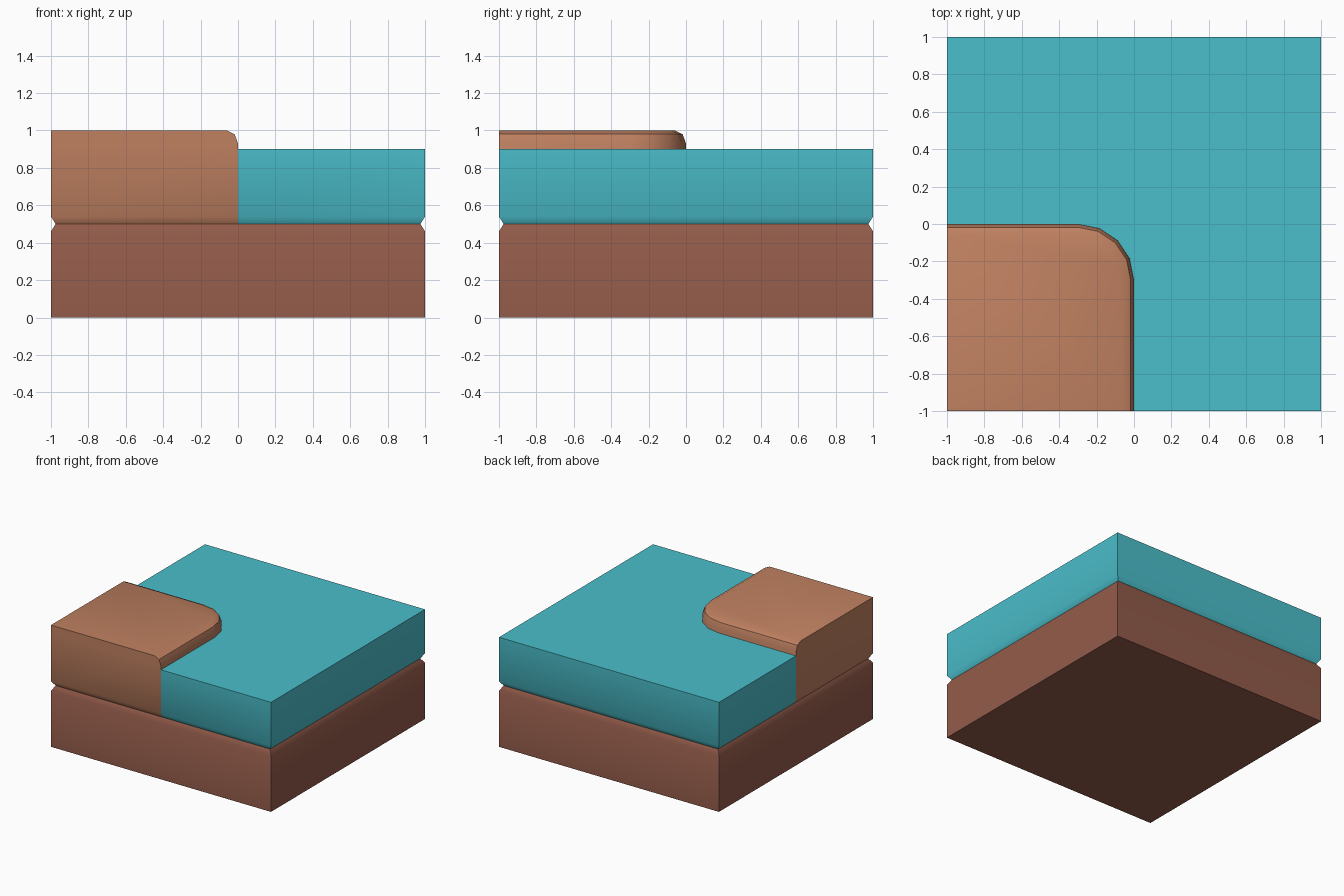
import bpy
from math import sin, cos, pi, radians

if "Cube" in bpy.data.objects:
    bpy.data.objects.remove(bpy.data.objects["Cube"])


def material(name, color):
    m = bpy.data.materials.new(name)
    m.diffuse_color = (*color, 1)
    m.use_nodes = True
    m.node_tree.nodes["Principled BSDF"].inputs["Base Color"].default_value = m.diffuse_color
    return m


def loft(name, rings, mat):
    """Join (outline, z) rings bottom to top into a closed solid."""
    n = len(rings[0][0])
    verts = [(x, y, z) for outline, z in rings for x, y in outline]
    faces = [tuple(range(n))[::-1], tuple(range(len(verts) - n, len(verts)))]
    for r in range(len(rings) - 1):
        for i in range(n):
            a, b = r * n + i, r * n + (i + 1) % n
            faces.append((a, b, b + n, a + n))
    mesh = bpy.data.meshes.new(name)
    mesh.from_pydata(verts, [], faces)
    mesh.materials.append(mat)
    obj = bpy.data.objects.new(name, mesh)
    bpy.context.collection.objects.link(obj)
    bpy.ops.object.select_all(action='DESELECT')
    obj.select_set(True)
    bpy.context.view_layer.objects.active = obj
    bpy.ops.object.shade_smooth_by_angle(angle=radians(40))
    return obj


def inset(outline, limit=0.975):
    """Pull only the tile's outer border inwards."""
    return [(max(-limit, min(limit, x)), max(-limit, min(limit, y))) for x, y in outline]


def shore(d=0.0):
    """Rounded inner corner of the bank, pulled back by d."""
    r = 0.3 - d
    return [(-d, -1)] + [(-0.3 + r * cos(i * pi / 8), -0.3 + r * sin(i * pi / 8))
                         for i in range(5)] + [(-1, -d)]


earth = material("earth", (0.29, 0.105, 0.068))
clay = material("clay", (0.53, 0.22, 0.12))
water = material("water", (0.07, 0.52, 0.60))

# Lower slab with chamfered top border
square = [(-1, -1), (1, -1), (1, 1), (-1, 1)]
loft("base", [(square, 0), (square, 0.46), (inset(square), 0.5)], earth)

# Water filling the L-shaped remainder
pool = [(1, -1), (1, 1), (-1, 1)] + shore()[::-1]
loft("water", [(inset(pool), 0.5), (pool, 0.54), (pool, 0.9)], water)

# Raised corner bank with rounded top rim
bank = [[(-1, -1)] + shore(d) for d in (0, 0.018, 0.06)]
loft("bank", [(inset(bank[0]), 0.5), (bank[0], 0.54), (bank[0], 0.93),
              (bank[1], 0.98), (bank[2], 1.0)], clay)
